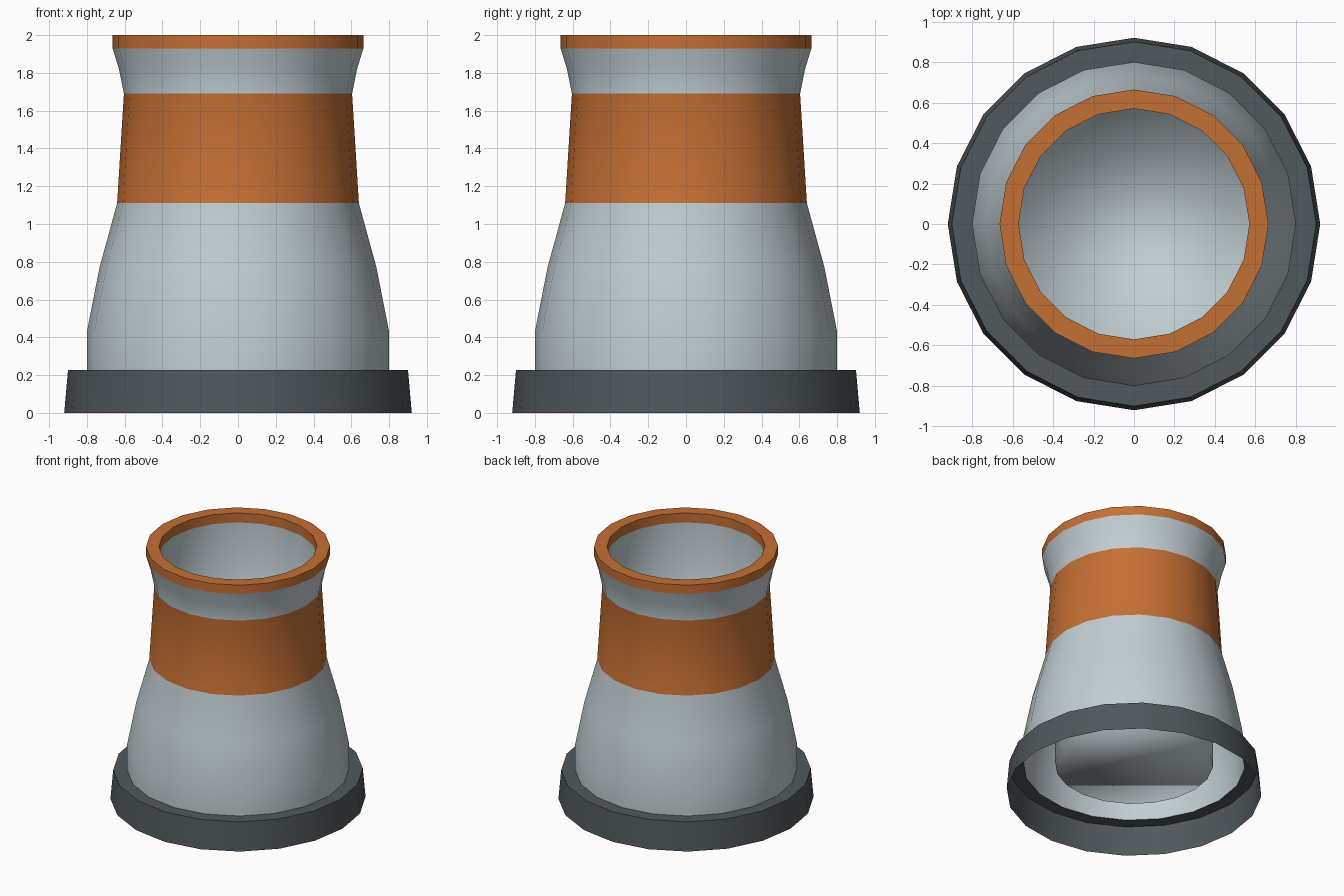
import bpy, bmesh, math

if "Cube" in bpy.data.objects:
    bpy.data.objects.remove(bpy.data.objects["Cube"])

SIDES = 20


def material(name, rgb):
    m = bpy.data.materials.new(name)
    m.diffuse_color = (*rgb, 1.0)
    m.use_nodes = True
    m.node_tree.nodes["Principled BSDF"].inputs["Base Color"].default_value = m.diffuse_color
    return m


GREY = material("pale grey", (0.53, 0.61, 0.65))
ORANGE = material("burnt orange", (0.56, 0.16, 0.034))
DARK = material("dark slate", (0.078, 0.098, 0.108))


def lathe(name, profile, mats, rule=None, floor=False, sharp_angle=180):
    """Revolve (radius, z) points; going up the profile gives outward normals."""
    bm = bmesh.new()
    rings = []
    for r, z in profile:
        rings.append([bm.verts.new((r * math.cos(2 * math.pi * i / SIDES),
                                    r * math.sin(2 * math.pi * i / SIDES), z))
                      for i in range(SIDES)])
    for a, b in zip(rings, rings[1:]):
        for i in range(SIDES):
            j = (i + 1) % SIDES
            bm.faces.new((a[i], a[j], b[j], b[i]))
    if floor:
        bm.faces.new(rings[-1])
    bm.normal_update()
    for f in bm.faces:
        f.smooth = True
        if rule:
            f.material_index = rule(f.calc_center_median().z)
    for e in bm.edges:
        if len(e.link_faces) == 2:
            e.smooth = e.calc_face_angle() < math.radians(sharp_angle)
    me = bpy.data.meshes.new(name)
    bm.to_mesh(me)
    bm.free()
    for m in mats:
        me.materials.append(m)
    ob = bpy.data.objects.new(name, me)
    bpy.context.collection.objects.link(ob)
    return ob


# Open-bottomed base skirt with its flat ledge
lathe("base_skirt", [(0.92, 0), (0.90, 0.227), (0.80, 0.227)], [DARK], sharp_angle=40)

# Outer tower wall with the painted orange band
lathe("tower_wall",
      [(0.80, 0.227), (0.80, 0.43), (0.733, 0.77), (0.64, 1.11),
       (0.604, 1.69), (0.63, 1.82), (0.664, 1.93)],
      [GREY, ORANGE], rule=lambda z: 1 if 1.11 < z < 1.69 else 0)

# Orange rim around the mouth
lathe("mouth_rim", [(0.664, 1.93), (0.664, 2.0), (0.57, 2.0), (0.57, 1.925)],
      [ORANGE], sharp_angle=40)

# Inner flue with a closed floor, softly shaded into the wall
lathe("inner_flue", [(0.57, 1.925), (0.57, 0.23)], [GREY], floor=True)
